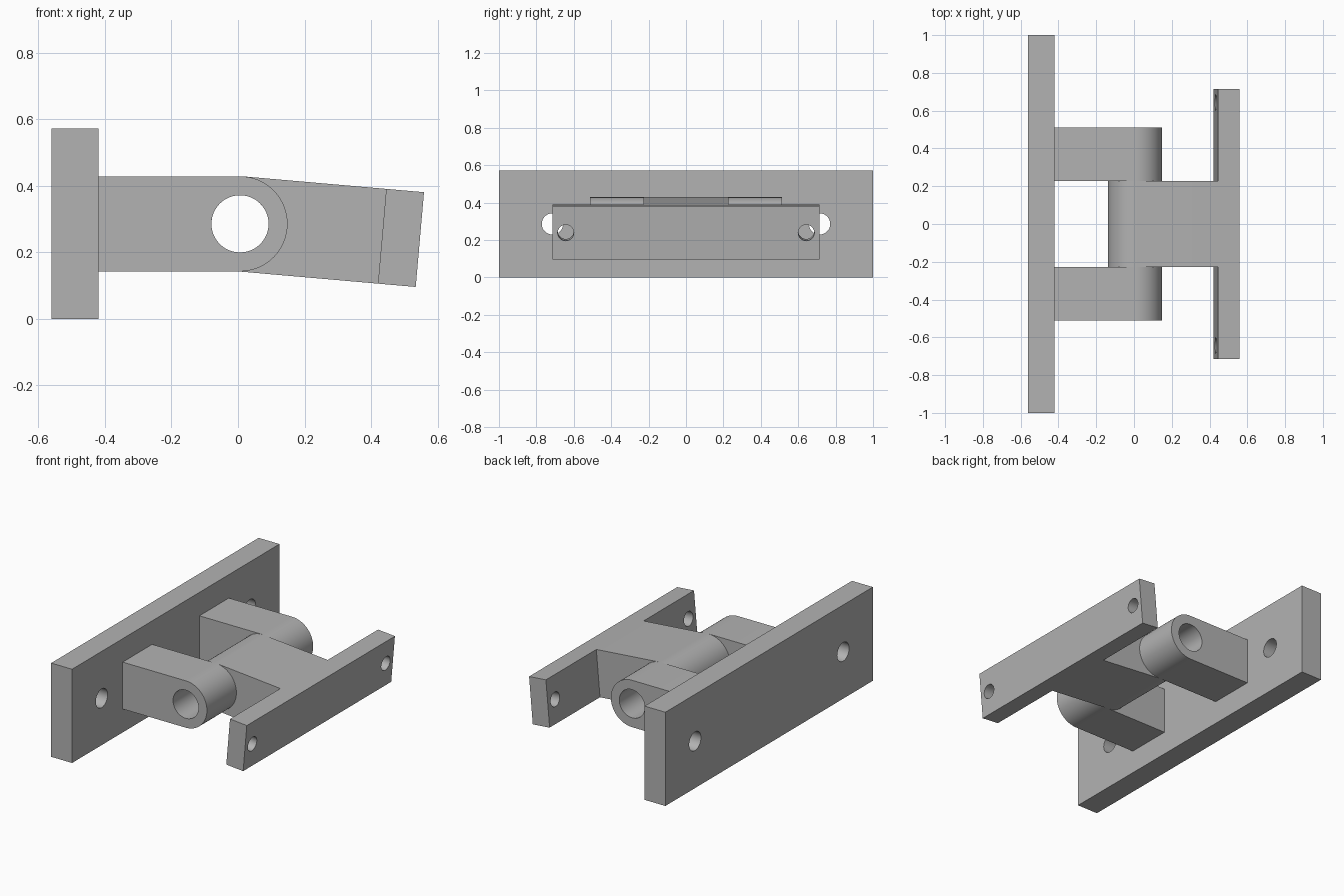
import bpy
import bmesh
import math
from mathutils import Matrix, Vector

if "Cube" in bpy.data.objects:
    bpy.data.objects.remove(bpy.data.objects["Cube"], do_unlink=True)

PIVOT = Vector((0.006, 0, 0.286))
RADIUS, BORE = 0.143, 0.086
TILT = math.radians(5)

grey = bpy.data.materials.new("plain grey")
grey.use_nodes = True
grey.diffuse_color = (0.45, 0.45, 0.45, 1)
grey.node_tree.nodes["Principled BSDF"].inputs["Base Color"].default_value = grey.diffuse_color


def extrude(name, profile, y0, y1):
    """Solid made from an x-z profile (relative to the pivot) swept along y."""
    bm = bmesh.new()
    face = bm.faces.new([bm.verts.new((x, y0, z)) for x, z in profile])
    swept = bmesh.ops.extrude_face_region(bm, geom=[face])["geom"]
    bmesh.ops.translate(bm, vec=(0, y1 - y0, 0),
                        verts=[g for g in swept if isinstance(g, bmesh.types.BMVert)])
    bmesh.ops.recalc_face_normals(bm, faces=bm.faces)
    mesh = bpy.data.meshes.new(name)
    bm.to_mesh(mesh)
    bm.free()
    mesh.materials.append(grey)
    obj = bpy.data.objects.new(name, mesh)
    bpy.context.collection.objects.link(obj)
    obj.location = PIVOT
    return obj


def box(x0, x1, half):
    return [(x0, -half), (x1, -half), (x1, half), (x0, half)]


def knuckle(x_end):
    """Arm from x_end to the pivot, rounded about the pivot."""
    side = -math.copysign(1, x_end)
    arc = [math.pi * (i / 32 - 0.5) for i in range(33)]
    return ([(x_end, -RADIUS)]
            + [(side * RADIUS * math.cos(a), RADIUS * math.sin(a)) for a in arc]
            + [(x_end, RADIUS)])


def drill(obj, axis, radius, y=0):
    """Cut a round hole through obj along its x or y axis."""
    bm = bmesh.new()
    turn = Matrix.Rotation(math.pi / 2, 4, "Y" if axis == "X" else "X")
    bmesh.ops.create_cone(bm, cap_ends=True, segments=48, radius1=radius, radius2=radius,
                          depth=4, matrix=Matrix.Translation((0, y, 0)) @ turn)
    mesh = bpy.data.meshes.new("drill")
    bm.to_mesh(mesh)
    bm.free()
    mesh.materials.append(grey)
    cutter = bpy.data.objects.new("drill", mesh)
    bpy.context.collection.objects.link(cutter)
    cutter.location = PIVOT
    cutter.hide_render = True
    mod = obj.modifiers.new("hole", "BOOLEAN")
    mod.operation = "DIFFERENCE"
    mod.solver = "EXACT"
    mod.object = cutter
    bpy.context.view_layer.objects.active = obj
    bpy.ops.object.modifier_apply(modifier=mod.name)
    bpy.data.objects.remove(cutter, do_unlink=True)


# Fixed side: wall plate and its two lugs
wall_plate = extrude("wall_plate", box(-0.567, -0.426, 0.286), -1, 1)
front_lug = extrude("front_lug", knuckle(-0.426), -0.512, -0.228)
back_lug = extrude("back_lug", knuckle(-0.426), 0.228, 0.512)

# Swinging side: middle arm and door plate
middle_arm = extrude("middle_arm", knuckle(0.429), -0.228, 0.228)
door_plate = extrude("door_plate", box(0.429, 0.543, RADIUS), -0.714, 0.714)

# Pin bores and screw holes
for part in (front_lug, back_lug, middle_arm):
    drill(part, "Y", BORE)
for s in (-1, 1):
    drill(wall_plate, "X", 0.057, s * 0.714)
    drill(door_plate, "X", 0.043, s * 0.643)

# Swing the moving leaf slightly down
for part in (middle_arm, door_plate):
    part.rotation_euler.y = TILT

# Smooth round surfaces, crisp edges
bpy.ops.object.select_all(action="DESELECT")
for part in (wall_plate, front_lug, back_lug, middle_arm, door_plate):
    part.select_set(True)
bpy.context.view_layer.objects.active = wall_plate
bpy.ops.object.shade_smooth_by_angle(angle=math.radians(30))
